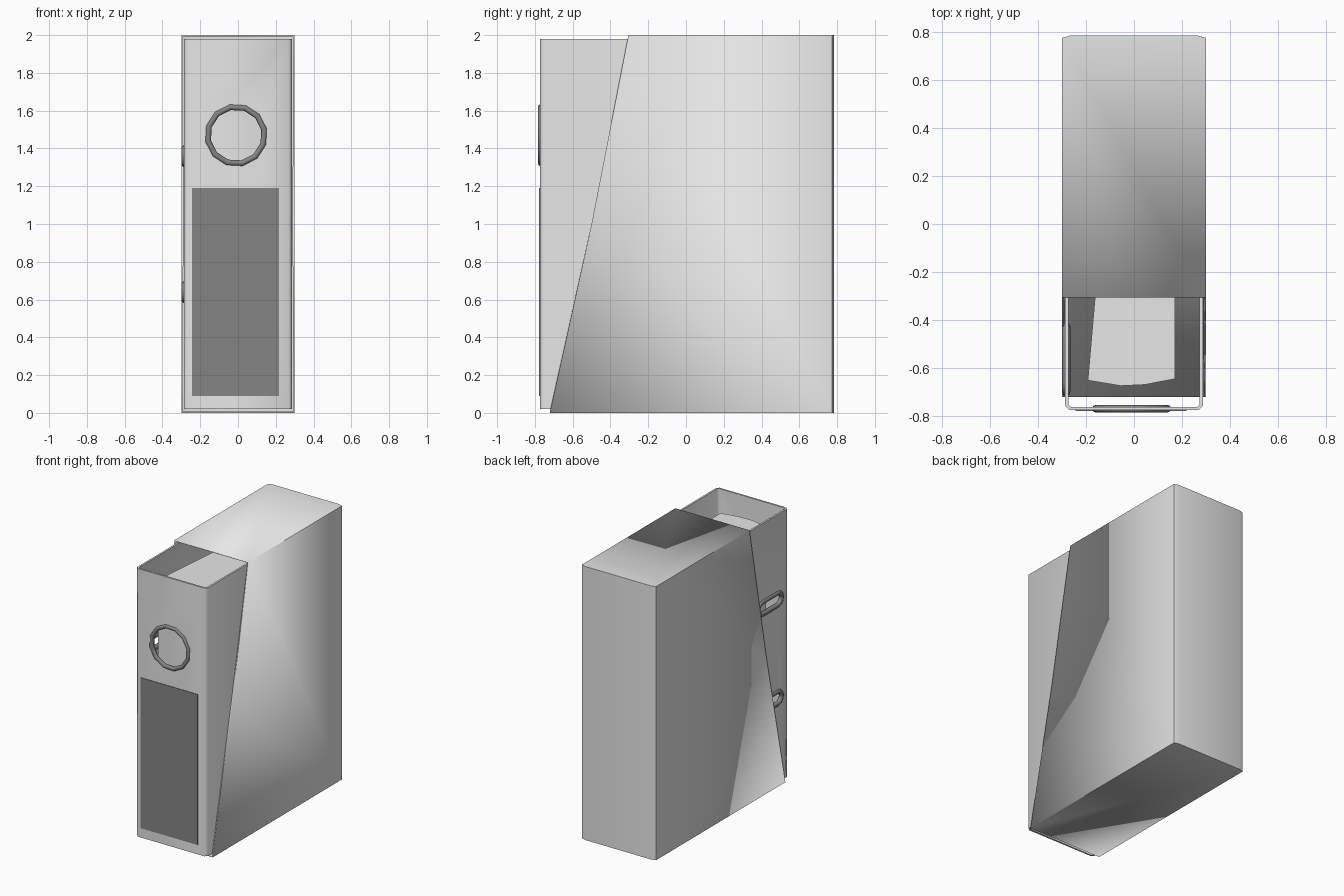
import bpy, bmesh, math
from mathutils import Vector

if "Cube" in bpy.data.objects:
    bpy.data.objects.remove(bpy.data.objects["Cube"])


def material(name, v):
    m = bpy.data.materials.new(name)
    m.diffuse_color = (v, v, v, 1)
    m.use_nodes = True
    m.node_tree.nodes["Principled BSDF"].inputs["Base Color"].default_value = m.diffuse_color
    return m


LIGHT = material("light grey card", 0.8)
DARK = material("dark grey", 0.235)


def make(name, verts, faces, mat, angle=30):
    me = bpy.data.meshes.new(name)
    me.from_pydata(verts, [], faces)
    bm = bmesh.new()
    bm.from_mesh(me)
    bmesh.ops.recalc_face_normals(bm, faces=bm.faces)
    bm.to_mesh(me)
    bm.free()
    ob = bpy.data.objects.new(name, me)
    bpy.context.collection.objects.link(ob)
    me.materials.append(mat)
    smooth(ob, angle)
    return ob


def select(ob):
    bpy.ops.object.select_all(action='DESELECT')
    ob.select_set(True)
    bpy.context.view_layer.objects.active = ob


def smooth(ob, angle):
    select(ob)
    bpy.ops.object.shade_smooth_by_angle(angle=math.radians(angle))


def prism(name, loop_a, loop_b, mat, angle=30):
    n = len(loop_a)
    faces = [(i, (i + 1) % n, (i + 1) % n + n, i + n) for i in range(n)]
    faces += [tuple(range(n)), tuple(range(n, 2 * n))]
    return make(name, loop_a + loop_b, faces, mat, angle)


def plan_prism(name, plan, z0, z1, mat, angle=30):
    return prism(name, [(x, y, z0) for x, y in plan], [(x, y, z1) for x, y in plan], mat, angle)


def rim_and_cutter(name, path, r, h, minor, place, sides=8):
    """Rounded rim along a circle or stadium path, and the matching hole cutter."""
    n = len(path)
    verts, faces = [], []
    for s, a in path:
        for j in range(sides):
            b = 2 * math.pi * j / sides
            q = r + minor * math.cos(b)
            verts.append(place(s * h + q * math.cos(a), q * math.sin(a), minor * math.sin(b)))
    for i in range(n):
        for j in range(sides):
            k, l = (i + 1) % n, (j + 1) % sides
            faces.append((i * sides + j, k * sides + j, k * sides + l, i * sides + l))
    make(name, verts, faces, DARK, 50)
    loops = [[place(s * h + r * math.cos(a), r * math.sin(a), d) for s, a in path] for d in (-0.05, 0.05)]
    cutter = prism(name + "_cutter", loops[0], loops[1], LIGHT)
    cutter.hide_render = True
    return cutter


# Outer sleeve: open slanted front, softly chamfered back
side = [(-0.72, 0), (0.774, 0), (0.774, 2), (-0.305, 2), (-0.50, 1)]
v = [(-0.30, y, z) for y, z in side] + [(0.30, y, z) for y, z in side]
v += [(-0.265, 0.784, 0), (0.265, 0.784, 0), (-0.265, 0.784, 2), (0.265, 0.784, 2)]
f = [(0, 1, 2, 3, 4), (5, 6, 7, 8, 9),
     (0, 1, 10, 11, 6, 5), (3, 2, 12, 13, 7, 8),
     (1, 2, 12, 10), (10, 12, 13, 11), (11, 13, 7, 6)]
sleeve = make("outer_sleeve", v, f, LIGHT)
# make sure the open shell faces outward before thickening
bm = bmesh.new()
bm.from_mesh(sleeve.data)
bm.faces.ensure_lookup_table()
if bm.faces[0].normal.x > 0:
    bmesh.ops.reverse_faces(bm, faces=bm.faces)
bm.to_mesh(sleeve.data)
bm.free()
mod = sleeve.modifiers.new("thickness", 'SOLIDIFY')
mod.thickness = 0.011
mod.offset = -1
select(sleeve)
bpy.ops.object.modifier_apply(modifier=mod.name)

# Binder cover: two boards joined by the spine, open at top and bottom
X, F, T = 0.286, -0.773, 0.013
half_out = [(X, 0.70), (X, F + 0.017), (X - 0.017, F)]
half_in = [(X - T, 0.70), (X - T, F + 0.022), (X - 0.022, F + T)]
plan = half_out + [(-x, y) for x, y in reversed(half_out)]
plan += [(-x, y) for x, y in half_in] + list(reversed(half_in))
cover = plan_prism("binder_cover", plan, 0.02, 1.98, LIGHT, 55)

# Finger hole in the spine, two slots in the left board
circle = [(0, 2 * math.pi * (i + 0.4) / 12) for i in range(12)]
stadium = [(s, math.pi * (i / 6 - 0.5) + (0 if s > 0 else math.pi)) for s in (1, -1) for i in range(7)]
cutters = [rim_and_cutter("finger_ring", circle, 0.152, 0, 0.016,
                          lambda u, w, d: (-0.01 + u, -0.768 + d, 1.47 + w))]
for label, z in (("upper", 1.36), ("lower", 0.64)):
    cutters.append(rim_and_cutter(label + "_slot_rim", stadium, 0.044, 0.0925, 0.017,
                                  lambda u, w, d, z=z: (-0.282 + d, -0.5625 + u, z + w)))
for c in cutters:
    mod = cover.modifiers.new("hole", 'BOOLEAN')
    mod.operation = 'DIFFERENCE'
    mod.solver = 'EXACT'
    mod.object = c
    select(cover)
    bpy.ops.object.modifier_apply(modifier=mod.name)
    bpy.data.objects.remove(c, do_unlink=True)
smooth(cover, 55)

# Stack of paper inside
plan_prism("paper_stack", [(-0.075, 0.70), (-0.192, -0.65), (-0.055, -0.673), (0.045, -0.668),
                           (0.17, -0.644), (0.17, 0.70)], 0.10, 1.87, LIGHT)

# Spine label plate
plan_prism("spine_label", [(-0.244, -0.777), (0.218, -0.777), (0.218, -0.772), (-0.244, -0.772)],
           0.09, 1.19, DARK)
